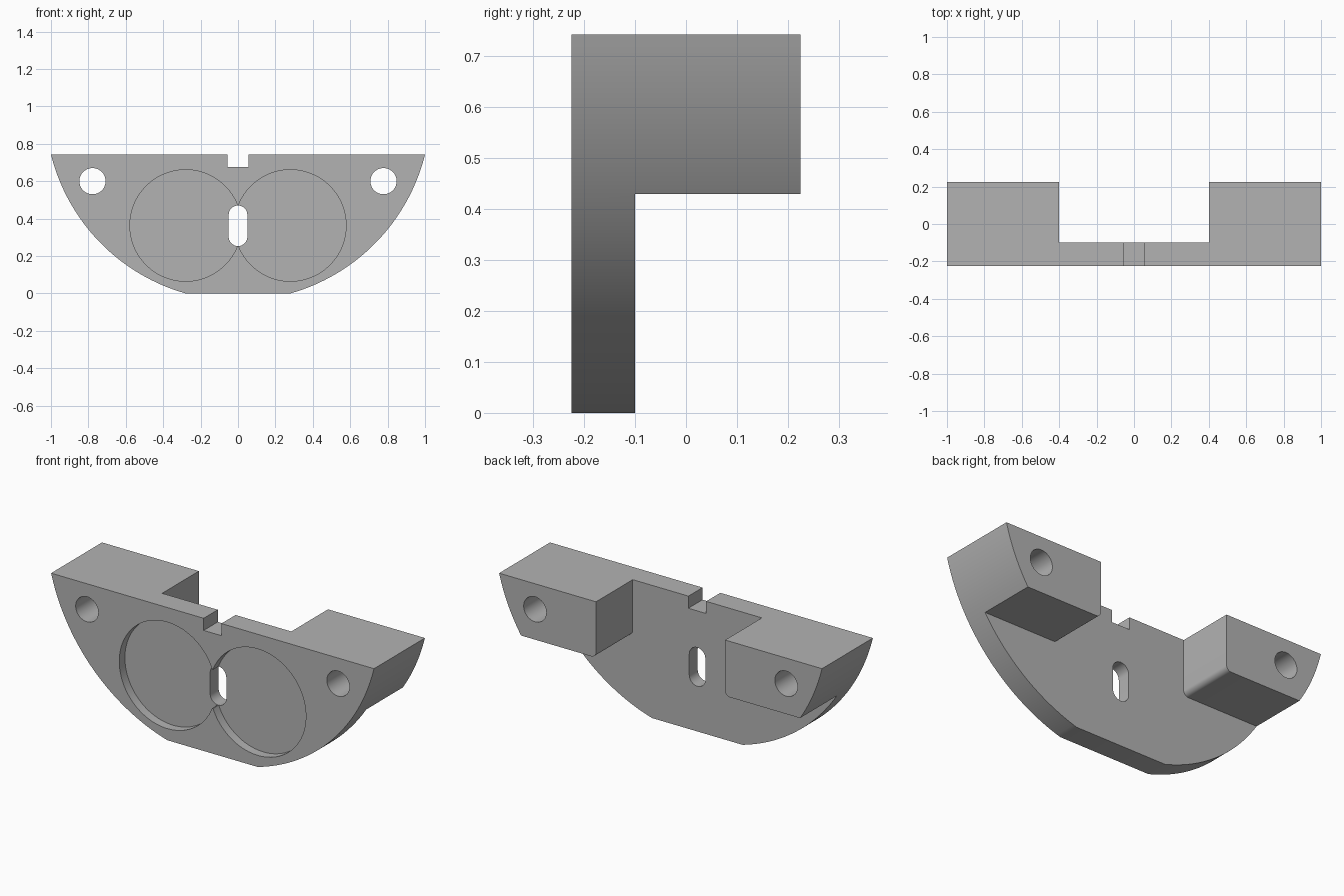
import bpy, bmesh
from math import sin, cos, pi, atan2, hypot

cube = bpy.data.objects.get("Cube")
if cube:
    bpy.data.objects.remove(cube, do_unlink=True)

TOP, FRONT, BACK = 0.743, -0.225, 0.225
PLATE_BACK = -0.10

grey = bpy.data.materials.new("plain grey")
grey.use_nodes = True
grey.diffuse_color = (0.45, 0.45, 0.45, 1)
grey.node_tree.nodes["Principled BSDF"].inputs["Base Color"].default_value = (0.45, 0.45, 0.45, 1)


def arc(cx, cz, r, a0, a1, n):
    return [(cx + r * cos(a0 + (a1 - a0) * i / n),
             cz + r * sin(a0 + (a1 - a0) * i / n)) for i in range(n + 1)]


def prism(name, outline, y0, y1):
    """Extrude an x-z outline from y0 to y1."""
    bm = bmesh.new()
    face = bm.faces.new([bm.verts.new((x, y0, z)) for x, z in outline])
    new = bmesh.ops.extrude_face_region(bm, geom=[face])["geom"]
    bmesh.ops.translate(bm, vec=(0, y1 - y0, 0),
                        verts=[v for v in new if isinstance(v, bmesh.types.BMVert)])
    bmesh.ops.recalc_face_normals(bm, faces=bm.faces)
    mesh = bpy.data.meshes.new(name)
    bm.to_mesh(mesh)
    bm.free()
    mesh.materials.append(grey)
    obj = bpy.data.objects.new(name, mesh)
    bpy.context.collection.objects.link(obj)
    return obj


def cut(target, name, outline, y0=-1, y1=1):
    cutter = prism(name, outline, y0, y1)
    cutter.hide_render = True
    mod = target.modifiers.new(name, "BOOLEAN")
    mod.operation, mod.solver, mod.object = "DIFFERENCE", "EXACT", cutter
    bpy.context.view_layer.objects.active = target
    bpy.ops.object.modifier_apply(modifier=name)
    bpy.data.objects.remove(cutter, do_unlink=True)


def circle(cx, cz, r, n=64):
    return arc(cx, cz, r, 0, 2 * pi, n)[:-1]


# Body: flat top, curved flanks, short flat bottom
foot = 0.28
centre = (1 + TOP ** 2 - foot ** 2) / (2 * TOP)
radius = hypot(foot, centre)
right = arc(0, centre, radius, atan2(-centre, foot), atan2(TOP - centre, 1), 48)
left = [(-x, z) for x, z in reversed(right)]
body = prism("bracket_body", right + left, FRONT, BACK)

# Rear relief: leaves the thin plate and two end blocks with rounded inner corners
edge, under, fillet = 0.40, 0.43, 0.03
side = [(2, -1), (2, under)]
side += arc(edge + fillet, under + fillet, fillet, -pi / 2, -pi, 8)
side += [(edge, 1)]
cut(body, "rear_relief", side + [(-x, z) for x, z in reversed(side)], PLATE_BACK, 1)

# Round front pockets and bolt holes, one on each side
for s in (-1, 1):
    cut(body, "front_pocket", circle(s * 0.28, 0.363, 0.298, 96), -1, FRONT + 0.05)
    cut(body, "bolt_hole", circle(s * 0.778, 0.60, 0.07))

# Central slot and top notch
cut(body, "centre_slot", arc(0, 0.42, 0.05, 0, pi, 16) + arc(0, 0.303, 0.05, pi, 2 * pi, 16))
cut(body, "top_notch", [(-0.055, 0.675), (0.055, 0.675), (0.055, 1), (-0.055, 1)])

bpy.ops.object.select_all(action="DESELECT")
body.select_set(True)
bpy.context.view_layer.objects.active = body
bpy.ops.object.shade_smooth_by_angle(angle=pi / 6)
